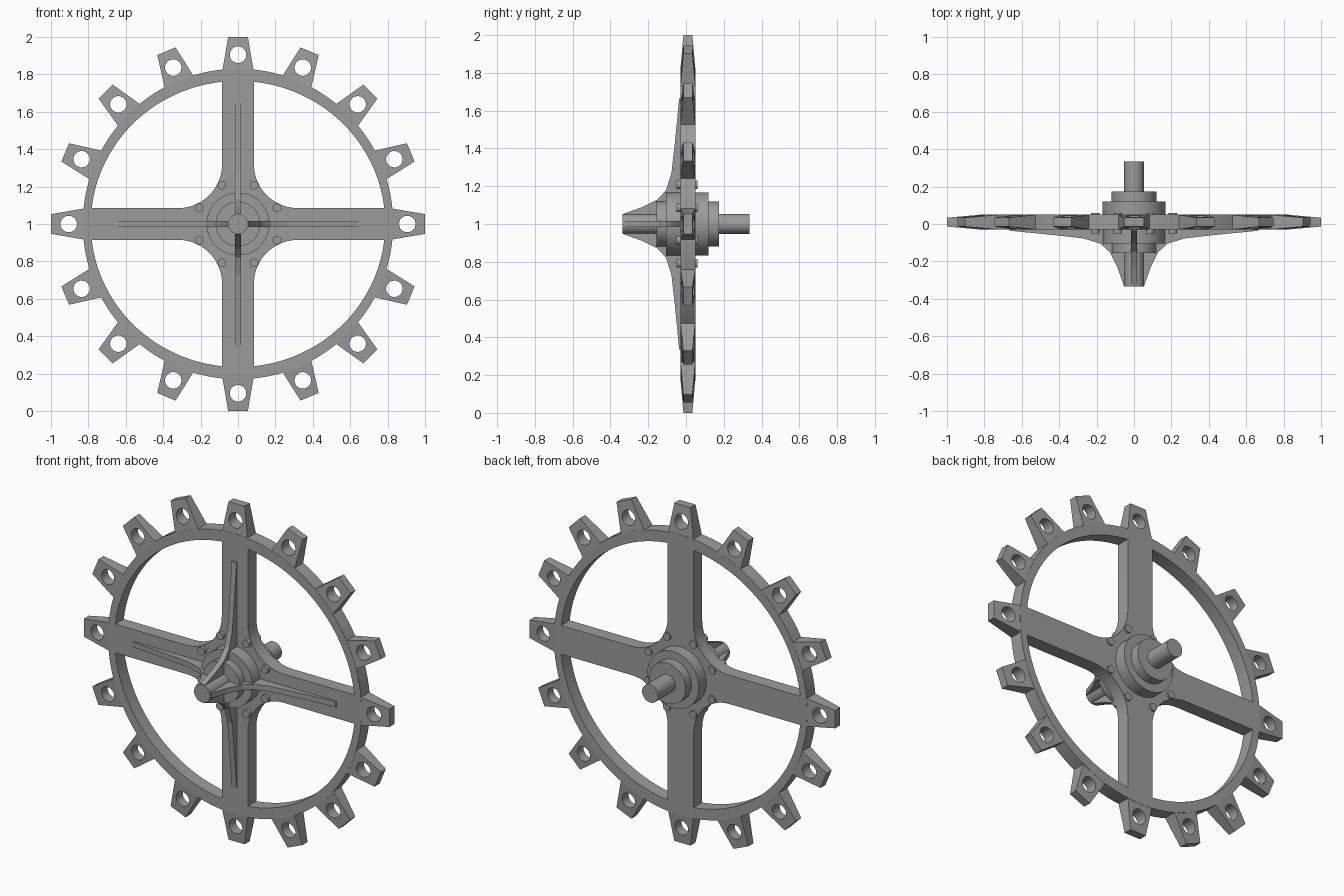
import bpy, bmesh
from math import sin, cos, pi, radians, asin
from mathutils import Matrix, Vector

if "Cube" in bpy.data.objects:
    bpy.data.objects.remove(bpy.data.objects["Cube"], do_unlink=True)

gray = bpy.data.materials.new("steel_gray")
gray.use_nodes = True
gray.diffuse_color = (0.33, 0.33, 0.33, 1)
gray.node_tree.nodes["Principled BSDF"].inputs["Base Color"].default_value = (0.33, 0.33, 0.33, 1)

MID = 0.01      # middle plane of the wheel
HALF = 0.04     # half its thickness


def turn(angle):
    return Matrix.Rotation(angle, 4, 'Y')


def prism(bm, points, y0, y1):
    """Extrude an (x, z) outline from y0 to y1; returns the new vertices."""
    face = bm.faces.new([bm.verts.new((x, y0, z)) for x, z in points])
    out = bmesh.ops.extrude_face_region(bm, geom=[face])
    top = [v for v in out["geom"] if isinstance(v, bmesh.types.BMVert)]
    bmesh.ops.translate(bm, verts=top, vec=(0, y1 - y0, 0))
    return list(face.verts) + top


def circle(r, n, cx=0, cz=0):
    return [(cx + r * cos(2 * pi * i / n), cz + r * sin(2 * pi * i / n)) for i in range(n)]


def finish(name, bm):
    bmesh.ops.recalc_face_normals(bm, faces=bm.faces)
    mesh = bpy.data.meshes.new(name)
    bm.to_mesh(mesh)
    bm.free()
    mesh.materials.append(gray)
    ob = bpy.data.objects.new(name, mesh)
    ob.location.z = 1
    bpy.context.collection.objects.link(ob)
    return ob


def activate(ob):
    bpy.ops.object.select_all(action='DESELECT')
    ob.select_set(True)
    bpy.context.view_layer.objects.active = ob


def smooth(ob):
    activate(ob)
    bpy.ops.object.shade_smooth_by_angle(angle=radians(30))


def cut(ob, cutter):
    cutter.hide_render = True
    mod = ob.modifiers.new("cut", 'BOOLEAN')
    mod.operation = 'DIFFERENCE'
    mod.solver = 'EXACT'
    mod.object = cutter
    activate(ob)
    bpy.ops.object.modifier_apply(modifier=mod.name)
    bpy.data.objects.remove(cutter, do_unlink=True)


# Rim and spokes: a disc with four filleted windows
bm = bmesh.new()
prism(bm, circle(0.83, 128), MID - HALF, MID + HALF)
wheel = finish("rim_and_spokes", bm)

SPOKE, FILLET, RX, RZ = 0.085, 0.235, 0.787, 0.765
c = SPOKE + FILLET
window = [(c + FILLET * cos(a), c + FILLET * sin(a))
          for a in (1.5 * pi - 0.5 * pi * i / 14 for i in range(15))]
a0, a1 = asin(SPOKE / RZ), pi / 2 - asin(SPOKE / RX)
window += [(RX * cos(a), RZ * sin(a)) for a in (a1 + (a0 - a1) * i / 28 for i in range(29))]
bm = bmesh.new()
for sx in (1, -1):
    for sz in (1, -1):
        prism(bm, [(sx * x, sz * z) for x, z in window], -0.2, 0.2)
cut(wheel, finish("window_cutter", bm))
smooth(wheel)

# Teeth: tapered blocks with a round hole
bm = bmesh.new()
holes = bmesh.new()
for i in range(16):
    spin = turn(i * pi / 8)
    verts = prism(bm, [(-0.083, 0.822), (0.083, 0.822), (0.053, 1), (-0.053, 1)],
                  MID - HALF + 0.0005, MID + HALF - 0.0005)
    for v in verts:
        if v.co.z > 0.9:
            v.co.y = MID + (v.co.y - MID) * 0.6
    bmesh.ops.transform(bm, matrix=spin, verts=verts)
    verts = prism(holes, circle(0.044, 24, 0, 0.905), -0.2, 0.2)
    bmesh.ops.transform(holes, matrix=spin, verts=verts)
teeth = finish("teeth", bm)
cut(teeth, finish("hole_cutter", holes))
smooth(teeth)

# Stepped hub with its axle, turned round the y axis
profile = [(0, -0.335), (0.053, -0.335), (0.053, -0.155), (0.12, -0.155), (0.12, -0.105),
           (0.168, -0.105), (0.168, 0.12), (0.12, 0.12), (0.12, 0.175), (0.053, 0.175),
           (0.053, 0.335), (0, 0.335)]
bm = bmesh.new()
line = [bm.verts.new((r, y, 0)) for r, y in profile]
edges = [bm.edges.new(pair) for pair in zip(line, line[1:])]
bmesh.ops.spin(bm, geom=line + edges, cent=(0, 0, 0), axis=(0, 1, 0), angle=2 * pi, steps=48)
bmesh.ops.remove_doubles(bm, verts=bm.verts, dist=0.0001)
smooth(finish("hub_and_axle", bm))

# Front ribs sweeping from the axle tip down onto the spokes
sweep = [(0, 0), (0, -0.33), (0.054, -0.33), (0.09, -0.23), (0.13, -0.15), (0.18, -0.105),
         (0.27, -0.077), (0.42, -0.06), (0.665, -0.036), (0.665, 0)]
bm = bmesh.new()
for i in range(4):
    verts = prism(bm, sweep, -0.016, 0.016)
    for v in verts:
        v.co = Vector((v.co.x, v.co.z, v.co.y))
    bmesh.ops.transform(bm, matrix=turn(i * pi / 2), verts=verts)
finish("front_ribs", bm)

# Ring of eight bolts through the hub plate
bm = bmesh.new()
for i in range(8):
    verts = prism(bm, circle(0.023, 20, 0, 0.225), -0.05, 0.06)
    bmesh.ops.transform(bm, matrix=turn((i + 0.5) * pi / 4), verts=verts)
smooth(finish("bolts", bm))
